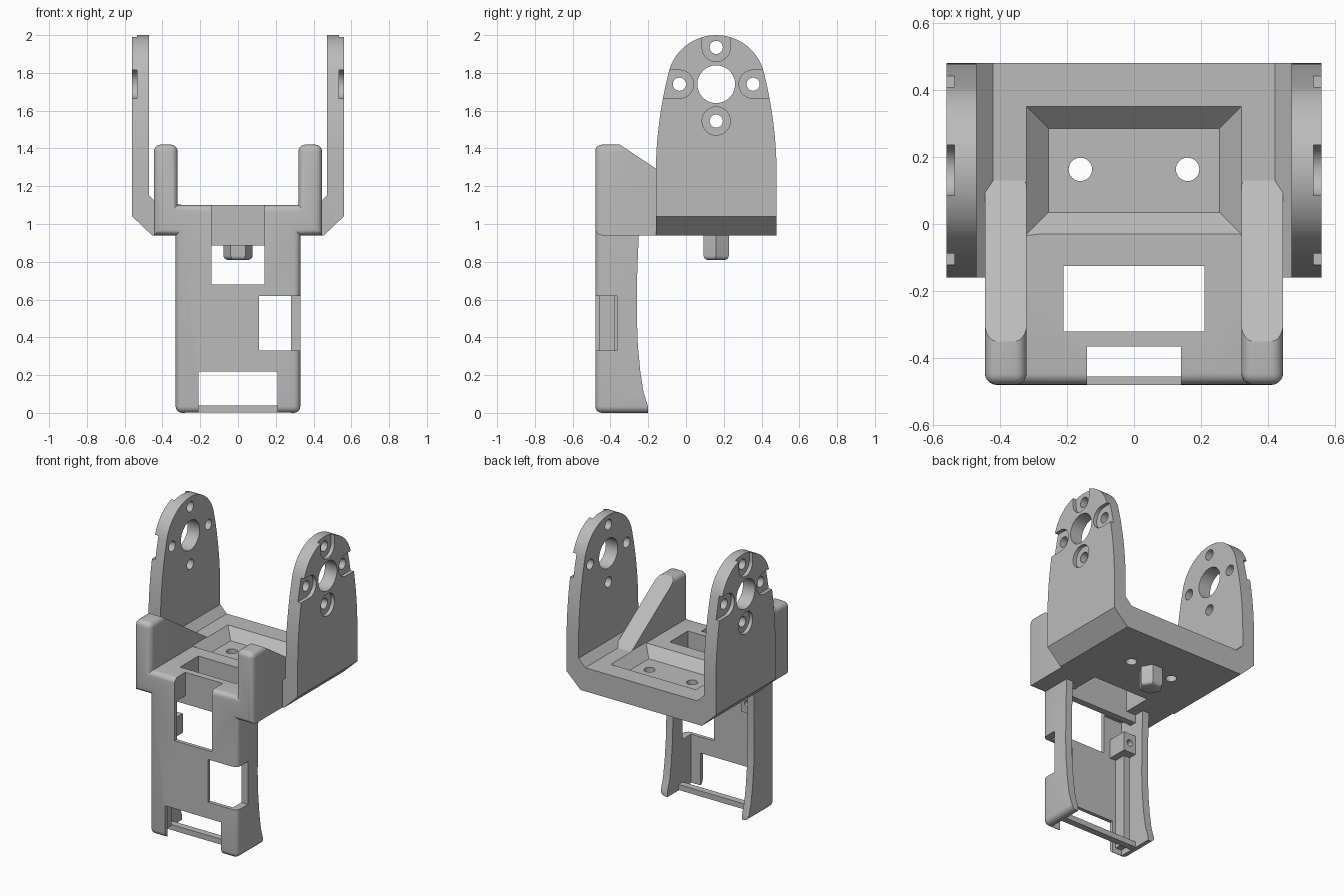
import bpy, bmesh
from math import sin, cos, pi, radians

cube = bpy.data.objects.get("Cube")
if cube:
    bpy.data.objects.remove(cube, do_unlink=True)

grey = bpy.data.materials.new("mid_grey")
grey.use_nodes = True
grey.diffuse_color = (0.5, 0.5, 0.5, 1)
grey.node_tree.nodes["Principled BSDF"].inputs["Base Color"].default_value = (0.5, 0.5, 0.5, 1)


def prism(name, pts, axis, lo, hi, bevel=None, radius=0.035):
    """Extrude a 2D outline along an axis; bevel(a, b) picks edges to round."""
    place = {"x": lambda p, t: (t, p[0], p[1]),
             "y": lambda p, t: (p[0], t, p[1]),
             "z": lambda p, t: (p[0], p[1], t)}[axis]
    bm = bmesh.new()
    a = [bm.verts.new(place(p, lo)) for p in pts]
    b = [bm.verts.new(place(p, hi)) for p in pts]
    bm.faces.new(a)
    bm.faces.new(b)
    for i in range(len(pts)):
        j = (i + 1) % len(pts)
        bm.faces.new((a[i], a[j], b[j], b[i]))
    bmesh.ops.recalc_face_normals(bm, faces=bm.faces)
    if bevel:
        edges = [e for e in bm.edges if bevel(e.verts[0].co, e.verts[1].co)]
        bmesh.ops.bevel(bm, geom=edges, offset=radius, segments=5, profile=0.5, affect="EDGES")
    return finish(name, bm)


def finish(name, bm):
    mesh = bpy.data.meshes.new(name)
    bm.to_mesh(mesh)
    bm.free()
    mesh.materials.append(grey)
    obj = bpy.data.objects.new(name, mesh)
    bpy.context.collection.objects.link(obj)
    return obj


def box(name, x0, x1, y0, y1, z0, z1):
    return prism(name, [(x0, y0), (x1, y0), (x1, y1), (x0, y1)], "z", z0, z1)


def circle(cx, cy, r, n=32):
    return [(cx + r * cos(2 * pi * i / n), cy + r * sin(2 * pi * i / n)) for i in range(n)]


def boolean(obj, tool, op="DIFFERENCE"):
    tool.hide_render = True
    mod = obj.modifiers.new("bool", "BOOLEAN")
    mod.object, mod.operation, mod.solver = tool, op, "EXACT"
    bpy.context.view_layer.update()
    mesh = bpy.data.meshes.new_from_object(obj.evaluated_get(bpy.context.evaluated_depsgraph_get()))
    obj.modifiers.clear()
    obj.data = mesh
    bpy.data.objects.remove(tool, do_unlink=True)


def mirrored(half):
    return half + [(-x, z) for x, z in reversed(half)]


# Front frame: leg, crossbar and two horns share one rounded outline
FRONT, TOP = -0.48, 1.42
outline = mirrored([(0.33, 0), (0.33, 0.94), (0.445, 0.94), (0.445, TOP), (0.32, TOP), (0.32, 1.1)])


def rounded(a, b):
    on_front = a.y < FRONT + 0.001 and b.y < FRONT + 0.001
    on_end = all(v.z < 0.001 or v.z > TOP - 0.001 for v in (a, b))
    return on_front or (on_end and abs(a.y - b.y) > 0.1)


bracket = prism("servo_bracket", outline, "y", FRONT, 0.2, rounded)
# Sloped horn backs and the flared back edge of the leg
boolean(bracket, prism("horn_cut", [(-0.35, TOP), (0.13, 1.1), (0.4, 1.1), (0.4, 1.6), (-0.35, 1.6)],
                       "x", -0.6, 0.6))
back = [(0.4, 0.94), (-0.25, 0.94), (-0.258, 0.75), (-0.26, 0.5), (-0.255, 0.36), (-0.242, 0.22),
        (-0.225, 0.11), (-0.2, 0.03), (-0.2, -0.1), (0.4, -0.1)]
boolean(bracket, prism("leg_cut", back, "x", -0.6, 0.6))
# Hollow inside of the leg
boolean(bracket, box("cavity", -0.28, 0.28, -0.455, 0.1, -0.1, 0.94))

# Cradle: U section trimmed by the rounded arm profile
section = mirrored([(0.455, 0.94), (0.56, 1.04), (0.56, 2.1), (0.47, 2.1), (0.47, 1.15), (0.42, 1.1)])
cradle = prism("cradle", section, "y", -0.16, 0.48)
CY, CZ, R = 0.16, 1.74, 0.26
flank = [(0.32, 0.9)]
for i in range(9):
    t = i / 8
    flank.append((0.32 - 0.068 * t * t, 1.26 + 0.543 * t))
for i in range(1, 14):
    ang = radians(14 + 76 * i / 14)
    flank.append((R * cos(ang), CZ + R * sin(ang)))
arm = [(CY + w, z) for w, z in flank] + [(CY, CZ + R)] + [(CY - w, z) for w, z in reversed(flank)]
boolean(cradle, prism("arm_trim", arm, "x", -1, 1), "INTERSECT")

# Arm bores, screw holes and open counterbores
boolean(cradle, prism("bore", circle(CY, CZ, 0.1, 40), "x", -1, 1))
for dy, dz in ((1, 0), (0, 1), (-1, 0), (0, -1)):
    hy, hz = CY + 0.195 * dy, CZ + 0.195 * dz
    boolean(cradle, prism("screw_hole", circle(hy, hz, 0.035, 20), "x", -1, 1))
    if dz < 0:
        seat = circle(hy, hz, 0.075)
    else:
        seat = [(hy + 0.075 * (-dy * cos(a) - dz * sin(a)), hz + 0.075 * (-dz * cos(a) + dy * sin(a)))
                for a in [radians(-90 + 12 * i) for i in range(16)]]
        first, last = seat[0], seat[-1]
        seat += [(p[0] + 0.2 * dy, p[1] + 0.2 * dz) for p in (last, first)]
    for lo, hi in ((0.535, 0.7), (-0.7, -0.535)):
        boolean(cradle, prism("seat", seat, "x", lo, hi))
boolean(bracket, cradle, "UNION")

# Cross bars behind the leg face
boolean(bracket, box("upper_bar", -0.3, 0.3, -0.365, -0.32, 0.885, 1.0), "UNION")
boolean(bracket, box("lower_bar", -0.3, 0.3, -0.365, -0.32, 0.003, 0.04), "UNION")

# Openings: top notch, bottom slot, side window, cable slot
for x0, x1, y0, y1, z0, z1 in ((-0.14, 0.14, -0.6, -0.365, 0.68, 1.3),
                               (-0.21, 0.21, -0.6, -0.4, -0.1, 0.22),
                               (0.11, 0.5, -0.6, -0.365, 0.33, 0.62),
                               (-0.21, 0.21, -0.32, -0.125, 0.8, 1.3)):
    boolean(bracket, box("opening", x0, x1, y0, y1, z0, z1))

# Tapered pocket with two mounting holes
bm = bmesh.new()
bmesh.ops.create_cube(bm, size=1)
for v in bm.verts:
    upper = v.co.z > 0
    grow = 0.005 if upper else -0.065
    v.co.x = (1 if v.co.x > 0 else -1) * (0.32 + grow)
    v.co.y = 0.16 + (1 if v.co.y > 0 else -1) * (0.19 + grow)
    v.co.z = 1.105 if upper else 1.035
boolean(bracket, finish("pocket", bm))
for x in (-0.16, 0.16):
    boolean(bracket, prism("mount_hole", circle(x, 0.163, 0.035, 24), "z", 0.8, 1.3))

# Hexagonal stud with a chamfered tip
stud = prism("hex_stud", circle(0, 0.16, 0.077, 6), "z", 0.81, 0.95,
             lambda a, b: a.z < 0.82 and b.z < 0.82, 0.022)

# Inner rail and screw boss on one side of the leg
rail = box("inner_rail", -0.285, -0.235, -0.46, -0.375, 0.04, 0.72)
boss = box("screw_boss", -0.285, -0.19, -0.46, -0.32, 0.66, 0.79)
boolean(boss, prism("boss_hole", circle(-0.235, 0.725, 0.022, 16), "y", -0.42, -0.2))

for obj in (bracket, stud, rail, boss):
    bpy.ops.object.select_all(action="DESELECT")
    obj.select_set(True)
    bpy.context.view_layer.objects.active = obj
    bpy.ops.object.shade_smooth_by_angle(angle=radians(25))
